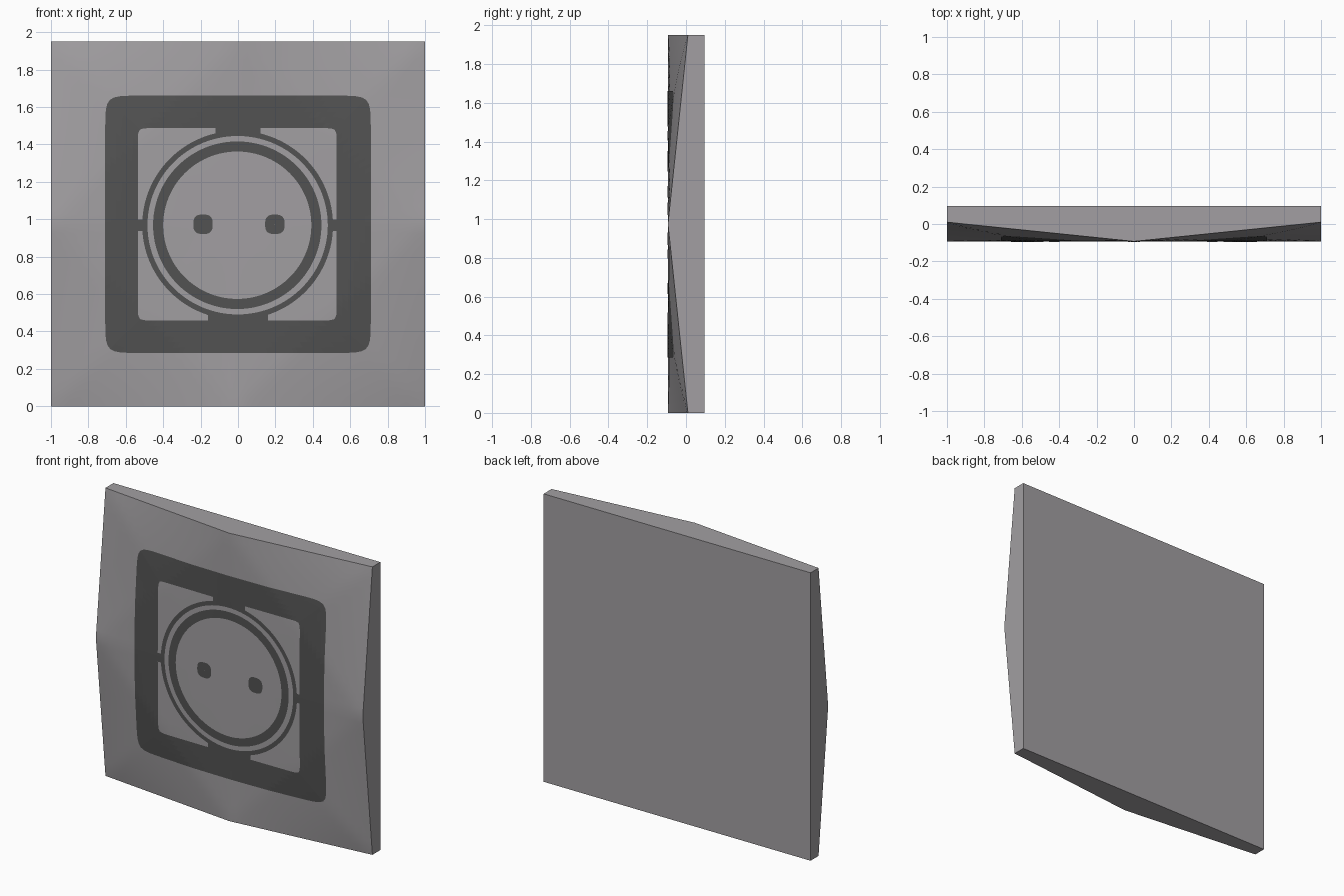
import bpy, bmesh, math

if "Cube" in bpy.data.objects:
    bpy.data.objects.remove(bpy.data.objects["Cube"])

MID = 0.975          # height of the plate centre
FRONT, BACK = -0.093, 0.095


def material(name, rgb):
    m = bpy.data.materials.new(name)
    m.diffuse_color = (*rgb, 1)
    m.use_nodes = True
    m.node_tree.nodes["Principled BSDF"].inputs["Base Color"].default_value = m.diffuse_color
    return m


LIGHT = material("light_grey", (0.36, 0.347, 0.36))
DARK = material("dark_grey", (0.085, 0.085, 0.085))


def surface(x, z):
    """Depth of the gently bulging front; only the corners fall back."""
    u, v = min(abs(x), 1), min(abs(z - MID) / MID, 1)
    fold = max(0, u + v - 1)
    curve = u * v * max(u, v) ** 2
    return FRONT + 0.103 * (fold + curve) / 2


def finish(bm, name, mat):
    me = bpy.data.meshes.new(name)
    bm.to_mesh(me)
    bm.free()
    me.materials.append(mat)
    ob = bpy.data.objects.new(name, me)
    bpy.context.collection.objects.link(ob)
    return ob


def face_forward(bm):
    bm.normal_update()
    for f in bm.faces:
        if f.normal.y > 0:
            f.normal_flip()


# wall plate: bulged front, straight sides, flat back
bm = bmesh.new()
N = 40
grid = [[bm.verts.new((-1 + 2 * i / N, surface(-1 + 2 * i / N, 2 * MID * j / N), 2 * MID * j / N))
         for i in range(N + 1)] for j in range(N + 1)]
for j in range(N):
    for i in range(N):
        bm.faces.new((grid[j][i], grid[j][i + 1], grid[j + 1][i + 1], grid[j + 1][i]))
rim = [e for e in bm.edges if e.is_boundary]
ext = bmesh.ops.extrude_edge_only(bm, edges=rim)["geom"]
for v in ext:
    if isinstance(v, bmesh.types.BMVert):
        v.co.y = BACK
bmesh.ops.contextual_create(bm, geom=[e for e in bm.edges if e.is_boundary])
bmesh.ops.recalc_face_normals(bm, faces=bm.faces[:])
plate = finish(bm, "wall_plate", LIGHT)
bpy.context.view_layer.objects.active = plate
plate.select_set(True)
bpy.ops.object.shade_smooth_by_angle(angle=math.radians(30))
plate.select_set(False)


def outline(cx, cz, a, b, n, count=240):
    """Superellipse: n=2 is a circle, high n a rounded rectangle."""
    pts = []
    for k in range(count):
        t = 2 * math.pi * (k + 0.5) / count
        c, s = math.cos(t), math.sin(t)
        r = (abs(c / a) ** n + abs(s / b) ** n) ** (-1 / n)
        pts.append((cx + r * c, cz + r * s))
    return pts


def band(name, outer, inner, closed=True, steps=4):
    """Painted band between two outlines, laid just over the front."""
    bm = bmesh.new()
    rows = []
    for s in range(steps + 1):
        row = []
        for (x0, z0), (x1, z1) in zip(outer, inner):
            x, z = x0 + (x1 - x0) * s / steps, z0 + (z1 - z0) * s / steps
            row.append(bm.verts.new((x, surface(x, z) - 0.002, z)))
        rows.append(row)
    n = len(outer)
    for a, b in zip(rows, rows[1:]):
        for k in range(n if closed else n - 1):
            m = (k + 1) % n
            bm.faces.new((a[k], a[m], b[m], b[k]))
    face_forward(bm)
    return finish(bm, name, DARK)


CZ = 0.968
# square frame and the two round rings
band("square_frame", outline(0, 0.973, 0.71, 0.688, 20), outline(-0.004, 0.973, 0.531, 0.514, 40), steps=6)
band("outer_ring", outline(-0.002, CZ, 0.51, 0.505, 2), outline(-0.002, CZ, 0.482, 0.477, 2))
band("inner_ring", outline(-0.004, CZ, 0.45, 0.448, 2), outline(-0.004, CZ, 0.396, 0.394, 2))

# pin holes
for name, x in (("left_pin_hole", -0.187), ("right_pin_hole", 0.197)):
    band(name, outline(x, 0.973, 0.052, 0.052, 2.8, 40), outline(x, 0.973, 0.001, 0.001, 2, 40))

# small bridges joining the outer ring to the frame
for name, sign, half in (("top_bridge", 1, 0.12), ("bottom_bridge", -1, 0.16)):
    xs = [half * (k / 8 - 1) for k in range(17)]
    band(name, [(x, 0.973 + sign * 0.516) for x in xs],
         [(x, CZ + sign * (math.sqrt(0.505 ** 2 - x * x) - 0.003)) for x in xs], closed=False, steps=2)
for name, sign in (("left_bridge", -1), ("right_bridge", 1)):
    zs = [CZ + 0.03 * (k / 4 - 1) for k in range(9)]
    band(name, [(sign * 0.533 - 0.004, z) for z in zs],
         [(sign * 0.506 - 0.002, z) for z in zs], closed=False, steps=2)
